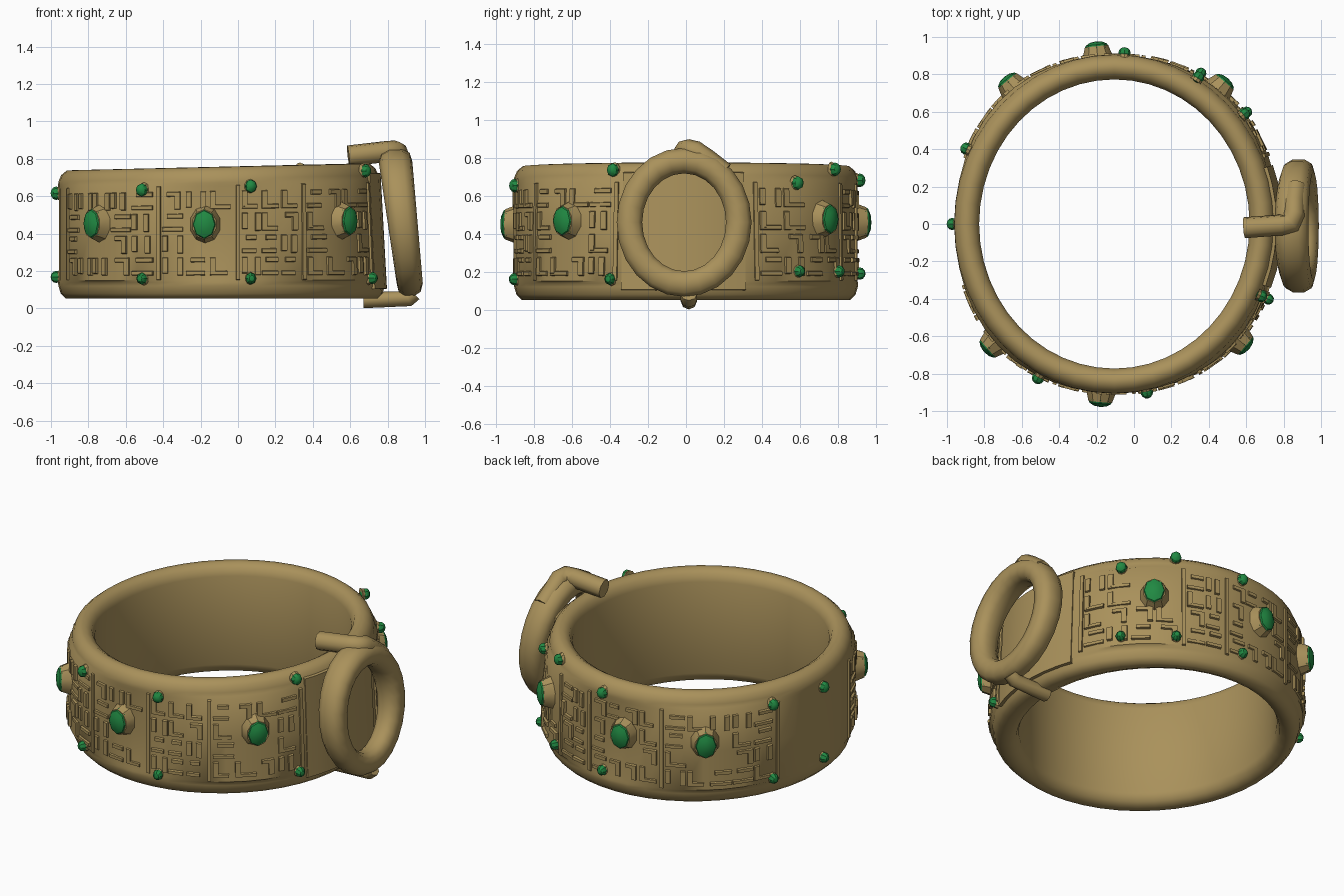
import bpy, bmesh, math, random
from mathutils import Vector, Matrix

if "Cube" in bpy.data.objects:
    bpy.data.objects.remove(bpy.data.objects["Cube"])

random.seed(4)
CX, RX, RY = -0.105, 0.855, 0.905          # elliptical band


def material(name, col):
    m = bpy.data.materials.new(name)
    m.diffuse_color = (*col, 1)
    m.use_nodes = True
    m.node_tree.nodes["Principled BSDF"].inputs["Base Color"].default_value = m.diffuse_color
    return m


gold = material("aged gold", (0.40, 0.285, 0.105))
green = material("emerald green", (0.015, 0.25, 0.055))


def normal(t):
    return Vector((math.cos(t) * RY, math.sin(t) * RX, 0)).normalized()


def surf(t, z, off=0.0):
    """Point on the outer wall: panels swell on the diagonals, clasp side flares downwards."""
    c = math.cos(t)
    if off > -0.06:
        if 0.14 < z < 0.67:
            off += 0.022 * math.sin(2 * t) ** 2
        off += 0.035 * max(0, c) ** 2 * min(1, max(0, (0.72 - z) / 0.6))
    p = Vector((CX + RX * c, RY * math.sin(t), 0)) + normal(t) * off
    p.z = z + max(0, z - 0.1) / 0.65 * 0.018 * c
    return p


def angle_of(x, y):
    return math.atan2(y / RY, (x - CX) / RX)


def finish(name, bm, mat, angle=40):
    bmesh.ops.recalc_face_normals(bm, faces=bm.faces[:])
    me = bpy.data.meshes.new(name)
    bm.to_mesh(me)
    bm.free()
    ob = bpy.data.objects.new(name, me)
    bpy.context.collection.objects.link(ob)
    me.materials.append(mat)
    bpy.ops.object.select_all(action='DESELECT')
    ob.select_set(True)
    bpy.context.view_layer.objects.active = ob
    bpy.ops.object.shade_smooth_by_angle(angle=math.radians(angle))
    return ob


def bridge(bm, rings, closed):
    n = len(rings[0])
    for a, b in zip(rings, rings[1:] + (rings[:1] if closed else [])):
        for k in range(n):
            bm.faces.new((a[k], a[(k + 1) % n], b[(k + 1) % n], b[k]))
    if not closed:
        bm.faces.new(rings[0])
        bm.faces.new(rings[-1][::-1])


def curved_box(bm, t0, t1, z0, z1, h, low=-0.01):
    """Raised bar that follows the band."""
    n = max(1, round(abs(t1 - t0) / 0.1))
    bridge(bm, [[bm.verts.new(surf(t0 + (t1 - t0) * i / n, z, o)) for z, o in
                 ((z0, low), (z0 + 0.005, h), (z1 - 0.005, h), (z1, low))]
                for i in range(n + 1)], False)


# Band: rounded profile swept round the ellipse
profile = [(-0.132, 0.12), (-0.115, 0.072), (-0.075, 0.054), (-0.04, 0.052), (-0.012, 0.08),
           (0.0, 0.12), (0.002, 0.138), (-0.002, 0.15), (-0.002, 0.4), (-0.002, 0.655),
           (0.002, 0.672), (0.0, 0.695), (-0.015, 0.73), (-0.045, 0.755), (-0.08, 0.757),
           (-0.115, 0.735), (-0.132, 0.69)]
bm = bmesh.new()
N = 48
bridge(bm, [[bm.verts.new(surf(2 * math.pi * i / N, z, o)) for o, z in profile]
            for i in range(N)], True)
finish("band", bm, gold, 50)

# Gem positions on the band: x, y, heights
large = [(-0.77, -0.66, 0.46), (-0.18, -0.95, 0.45), (0.60, -0.66, 0.46),
         (0.48, 0.76, 0.47), (-0.2, 0.95, 0.46), (-0.66, 0.75, 0.46)]
small = [(-0.97, 0.0, 0.63, 0.17), (-0.51, -0.82, 0.64, 0.16), (0.07, -0.91, 0.65, 0.16),
         (0.71, -0.4, 0.72, 0.16), (0.6, 0.6, 0.655, 0.2), (0.34, 0.78, 0.73, 0.2),
         (-0.05, 0.93, 0.68, 0.19), (-0.89, 0.4, 0.65, 0.17)]


def frame(t, z, off):
    n = normal(t)
    tan = Vector((-n.y, n.x, 0))
    m = Matrix((tan, Vector((0, 0, 1)), n)).transposed().to_4x4()
    return Matrix.Translation(surf(t, z, off)) @ m


def gem(bm, t, z, off, sx, sz, depth):
    bmesh.ops.create_uvsphere(bm, u_segments=8, v_segments=6, radius=1,
                              matrix=frame(t, z, off) @ Matrix.Diagonal((sx, sz, depth, 1)))


def bezel(bm, t, z, r0, r1, depth):
    bmesh.ops.create_cone(bm, cap_ends=True, segments=10, radius1=r0, radius2=r1, depth=depth,
                          matrix=frame(t, z, depth / 2 - 0.012) @ Matrix.Diagonal((1, 1.2, 1, 1)))


gems, small_gems, settings = bmesh.new(), bmesh.new(), bmesh.new()
for x, y, z in large:
    t = angle_of(x, y)
    gem(gems, t, z, 0.040, 0.066, 0.084, 0.036)
    bezel(settings, t, z, 0.086, 0.066, 0.062)
for x, y, *zs in small:
    for z, s in zip(zs, (1, 0.9)):
        t = angle_of(x, y)
        gem(small_gems, t, z, 0.012, 0.033 * s, 0.036 * s, 0.03)
        bezel(settings, t, z, 0.034 * s, 0.026 * s, 0.024)
finish("large_gems", gems, green, 30)
finish("small_gems", small_gems, green, 30)
finish("gem_settings", settings, gold, 35)


# Relief panels: dividers plus abstract carved strokes, plain around the gems
def wall_y(x):
    return RY * math.sqrt(1 - ((x - CX) / RX) ** 2)


front = [angle_of(x, -wall_y(x)) for x in (-0.9, -0.42, 0.0, 0.34, 0.68)]
back = [angle_of(x, wall_y(x)) for x in (0.68, 0.3, 0.05, -0.42, -0.89)]
centres = [(angle_of(x, y), z) for x, y, z in large]
bm = bmesh.new()
for edges in (front, back):
    for t in edges:
        curved_box(bm, t - 0.012, t + 0.012, 0.15, 0.66, 0.008)
    for t0, t1 in zip(edges, edges[1:]):
        cols = max(2, round((t1 - t0) / 0.15))
        w = (t1 - t0 - 0.05) / cols
        for c in range(cols):
            for r in range(4):
                a, z = t0 + 0.025 + c * w, 0.175 + r * 0.118
                if any(abs(a + w / 2 - ct) < 0.13 and abs(z + 0.055 - cz) < 0.12
                       for ct, cz in centres):
                    continue
                h = random.uniform(0.006, 0.014)
                b, top = a + w * random.uniform(0.7, 0.95), z + 0.1
                kind = random.randrange(5)
                if kind in (0, 1, 4):                       # horizontal strokes
                    curved_box(bm, a, b, z, z + 0.028, h)
                if kind in (1, 2):                          # upright strokes
                    curved_box(bm, a, a + 0.034, z + 0.01, top, h)
                if kind in (2, 3):
                    curved_box(bm, b - 0.034, b, z, top, h)
                if kind in (0, 3, 4):
                    curved_box(bm, a + w * 0.2, b, top - 0.03, top, h)
finish("relief_carving", bm, gold, 30)

# Plain plate behind the clasp ring
bm = bmesh.new()
curved_box(bm, -0.37, 0.34, 0.1, 0.71, 0.012, -0.02)
finish("clasp_plate", bm, gold, 40)

# Clasp ring: tilted, thicker front to back at the top
bm = bmesh.new()
rings = []
for i in range(24):
    a = 2 * math.pi * i / 24
    z0 = math.cos(a)
    cx, depth, radial = 0.88 - 0.038 * z0, 0.080 + 0.010 * z0, 0.070
    ring = []
    for k in range(10):
        b = 2 * math.pi * k / 10
        u = math.copysign(abs(math.cos(b)) ** 0.8, math.cos(b))
        v = math.copysign(abs(math.sin(b)) ** 0.8, math.sin(b)) * radial
        ring.append(bm.verts.new((cx + u * depth, -0.01 + (0.288 + v) * math.sin(a),
                                  0.46 + (0.325 + v) * z0)))
    rings.append(ring)
bridge(bm, rings, True)
finish("clasp_ring", bm, gold, 50)


def tube(name, pts, r):
    cu = bpy.data.curves.new(name, 'CURVE')
    cu.dimensions = '3D'
    sp = cu.splines.new('POLY')
    sp.points.add(len(pts) - 1)
    for p, co in zip(sp.points, pts):
        p.co = (*co, 1)
    cu.bevel_depth, cu.bevel_resolution, cu.use_fill_caps = r, 2, True
    ob = bpy.data.objects.new(name, cu)
    bpy.context.collection.objects.link(ob)
    cu.materials.append(gold)
    bpy.ops.object.select_all(action='DESELECT')
    ob.select_set(True)
    bpy.context.view_layer.objects.active = ob
    bpy.ops.object.convert(target='MESH')
    bpy.ops.object.shade_smooth_by_angle(angle=math.radians(50))


# Top hook over the rim and lower pin under the band
tube("clasp_hook", [(0.865, 0.2, 0.72), (0.855, 0.11, 0.79), (0.855, 0.05, 0.832),
                    (0.84, 0.005, 0.842), (0.79, -0.005, 0.838), (0.59, -0.02, 0.815)], 0.057)
tube("clasp_pin", [(0.94, 0.015, 0.08), (0.91, 0.015, 0.052), (0.67, 0.015, 0.044)], 0.043)
